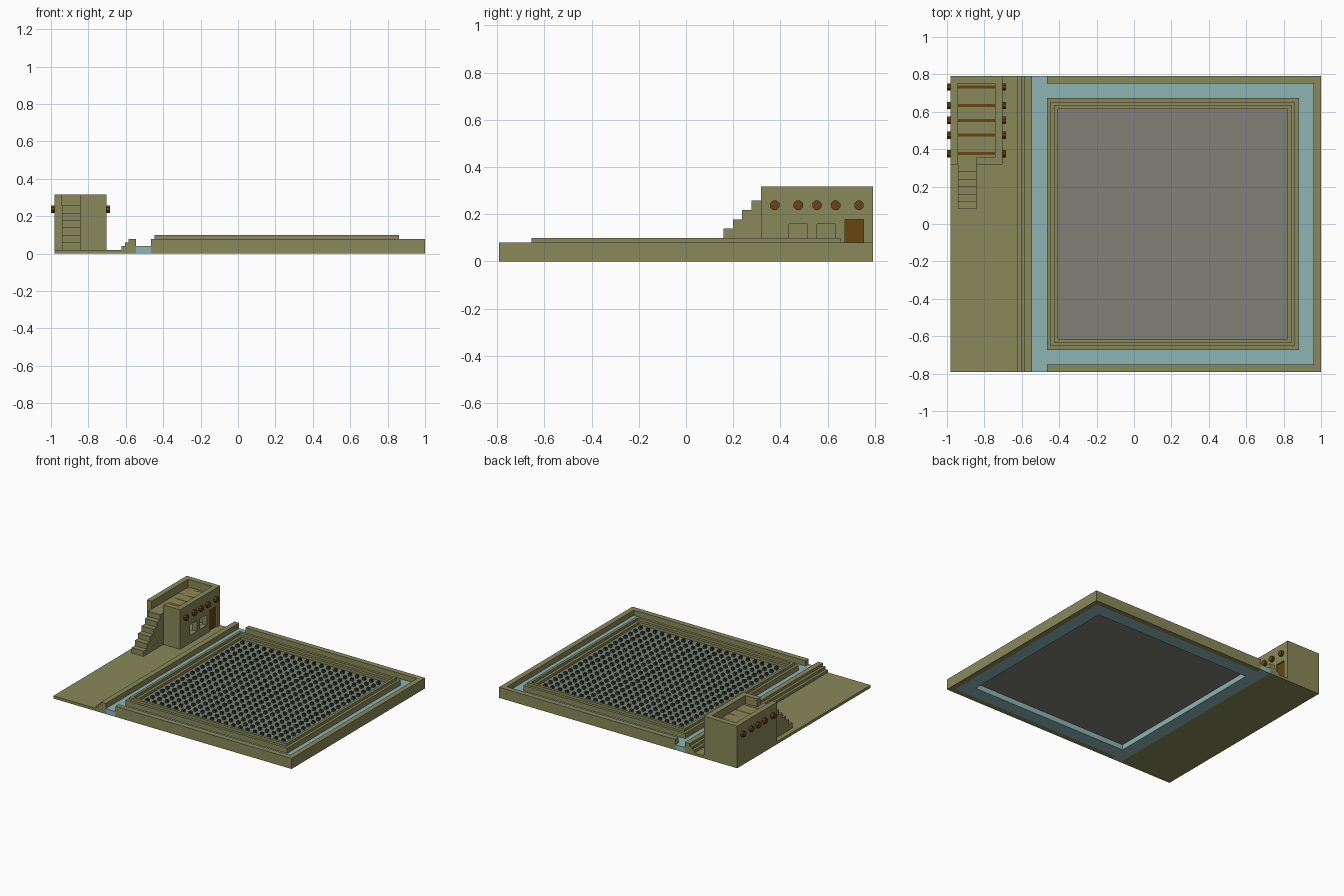
import bpy, bmesh, math
from mathutils import Matrix, Vector

if "Cube" in bpy.data.objects:
    bpy.data.objects.remove(bpy.data.objects["Cube"], do_unlink=True)

U = 2 / 101        # one building module
X0 = -49.5         # module offset that centres the model in x


def material(name, rgb):
    m = bpy.data.materials.new(name)
    m.use_nodes = True
    m.diffuse_color = (*rgb, 1)
    m.node_tree.nodes["Principled BSDF"].inputs["Base Color"].default_value = (*rgb, 1)
    return m


ADOBE = material("olive adobe", (0.25, 0.25, 0.105))
WATER = material("pale water", (0.27, 0.46, 0.46))
SOIL = material("grey soil", (0.22, 0.22, 0.19))
WOOD = material("brown wood", (0.14, 0.058, 0.005))
PLANT = material("dark green", (0.025, 0.08, 0.035))


def finish(name, bm, mat):
    """Turn a bmesh in module units into a scaled object."""
    bmesh.ops.recalc_face_normals(bm, faces=bm.faces)
    for v in bm.verts:
        v.co = Vector((v.co.x + X0, v.co.y, v.co.z)) * U
    mesh = bpy.data.meshes.new(name)
    bm.to_mesh(mesh)
    bm.free()
    mesh.materials.append(mat)
    ob = bpy.data.objects.new(name, mesh)
    bpy.context.collection.objects.link(ob)
    return ob


def prism(name, profile, axis, lo, hi, mat):
    """Extrude a flat profile along one axis."""
    bm = bmesh.new()
    verts = []
    for p in profile:
        co = list(p)
        co.insert(axis, lo)
        verts.append(bm.verts.new(co))
    face = bm.faces.new(verts)
    new = bmesh.ops.extrude_face_region(bm, geom=[face])["geom"]
    shift = Vector((0, 0, 0))
    shift[axis] = hi - lo
    bmesh.ops.translate(bm, vec=shift, verts=[g for g in new if isinstance(g, bmesh.types.BMVert)])
    return finish(name, bm, mat)


def box(name, x, y, z, mat):
    rect = [(x[0], y[0]), (x[1], y[0]), (x[1], y[1]), (x[0], y[1])]
    return prism(name, rect, 2, z[0], z[1], mat)


def square_ring(name, profile, cx, mat):
    """Sweep a closed (half width, height) profile around a square."""
    bm = bmesh.new()
    loops = [[bm.verts.new((cx + sx * r, sy * r, z)) for r, z in profile]
             for sx, sy in ((-1, -1), (1, -1), (1, 1), (-1, 1))]
    n = len(profile)
    for c in range(4):
        a, b = loops[c], loops[(c + 1) % 4]
        for i in range(n):
            j = (i + 1) % n
            bm.faces.new((a[i], b[i], b[j], a[j]))
    return finish(name, bm, mat)


def cut(target, x, y, z):
    """Cut a box-shaped opening out of a part."""
    cutter = box("cutter", x, y, z, ADOBE)
    cutter.hide_render = True
    mod = target.modifiers.new("opening", "BOOLEAN")
    mod.operation, mod.solver, mod.object = "DIFFERENCE", "EXACT", cutter
    bpy.context.view_layer.objects.active = target
    bpy.ops.object.modifier_apply(modifier=mod.name)
    bpy.data.objects.remove(cutter, do_unlink=True)


# Yard slab with the stepped canal bank
prism("yard_and_bank", [(0, 0), (22, 0), (22, 4), (20, 4), (20, 3), (19, 3),
                        (19, 2), (18, 2), (18, 1), (0, 1)], 1, -40, 40, ADOBE)

# Outer wall on three sides
prism("outer_wall", [(26, -40), (100, -40), (100, 40), (26, 40),
                     (26, 38), (98, 38), (98, -38), (26, -38)], 2, 0, 4, ADOBE)

# Canal and moat, open under the field
FIELD_X = 60
moat = prism("moat_water", [(22, -40), (26, -40), (26, -38), (98, -38),
                            (98, 38), (26, 38), (26, 40), (22, 40)], 2, 0, 2, WATER)
cut(moat, (FIELD_X - 33, FIELD_X + 33), (-33, 33), (-1, 3))

# Terraced field border and soil bed
square_ring("field_border", [(34, 2), (34, 4), (33, 4), (33, 5), (32, 5), (32, 4),
                             (31, 4), (31, 3), (33, 3), (33, 2)], FIELD_X, ADOBE)
box("soil_bed", (FIELD_X - 33, FIELD_X + 33), (-33, 33), (2, 3), SOIL)

# Crop rows: open square tubes
bm = bmesh.new()
for col in range(20):
    for row in range(20):
        cx, cy = FIELD_X + 3 * col - 28.5, 3 * row - 28.5
        corners = [(cx + sx / 2, cy + sy / 2) for sx, sy in ((-1, -1), (1, -1), (1, 1), (-1, 1))]
        low = [bm.verts.new((*c, 3)) for c in corners]
        top = [bm.verts.new((*c, 4)) for c in corners]
        for i in range(4):
            j = (i + 1) % 4
            bm.faces.new((low[i], low[j], top[j], top[i]))
finish("crop_plants", bm, PLANT)

# House: hollow block with sunken roof, stair gap, windows and doorway
house = box("house", (0, 14), (16, 40), (1, 16), ADOBE)
cut(house, (2, 12), (18, 38), (13, 17))
cut(house, (2, 7), (15, 19), (13, 17))
cut(house, (2, 12), (18, 38), (0, 11))
for y in (22, 28):
    cut(house, (11, 15), (y, y + 4), (4, 8))
cut(house, (11, 15), (34, 38), (0, 9))
box("door", (12.5, 13.5), (34, 38), (1, 9), WOOD)

# Outside stair to the roof
steps = [(4, 1)]
for s in range(6):
    steps += [(4 + 2 * s, 3 + 2 * s), (6 + 2 * s, 3 + 2 * s)]
prism("roof_stair", steps + [(16, 1)], 0, 2, 7, ADOBE)

# Roof beams poking out of both long sides
for y in (19, 24, 28, 32, 37):
    bm = bmesh.new()
    r = 1 / math.cos(math.pi / 8)
    place = (Matrix.Translation((7, y, 12)) @ Matrix.Rotation(math.pi / 2, 4, "Y")
             @ Matrix.Rotation(math.pi / 8, 4, "Z"))
    bmesh.ops.create_cone(bm, cap_ends=True, segments=8, radius1=r, radius2=r, depth=16, matrix=place)
    finish("roof_beam", bm, WOOD)
